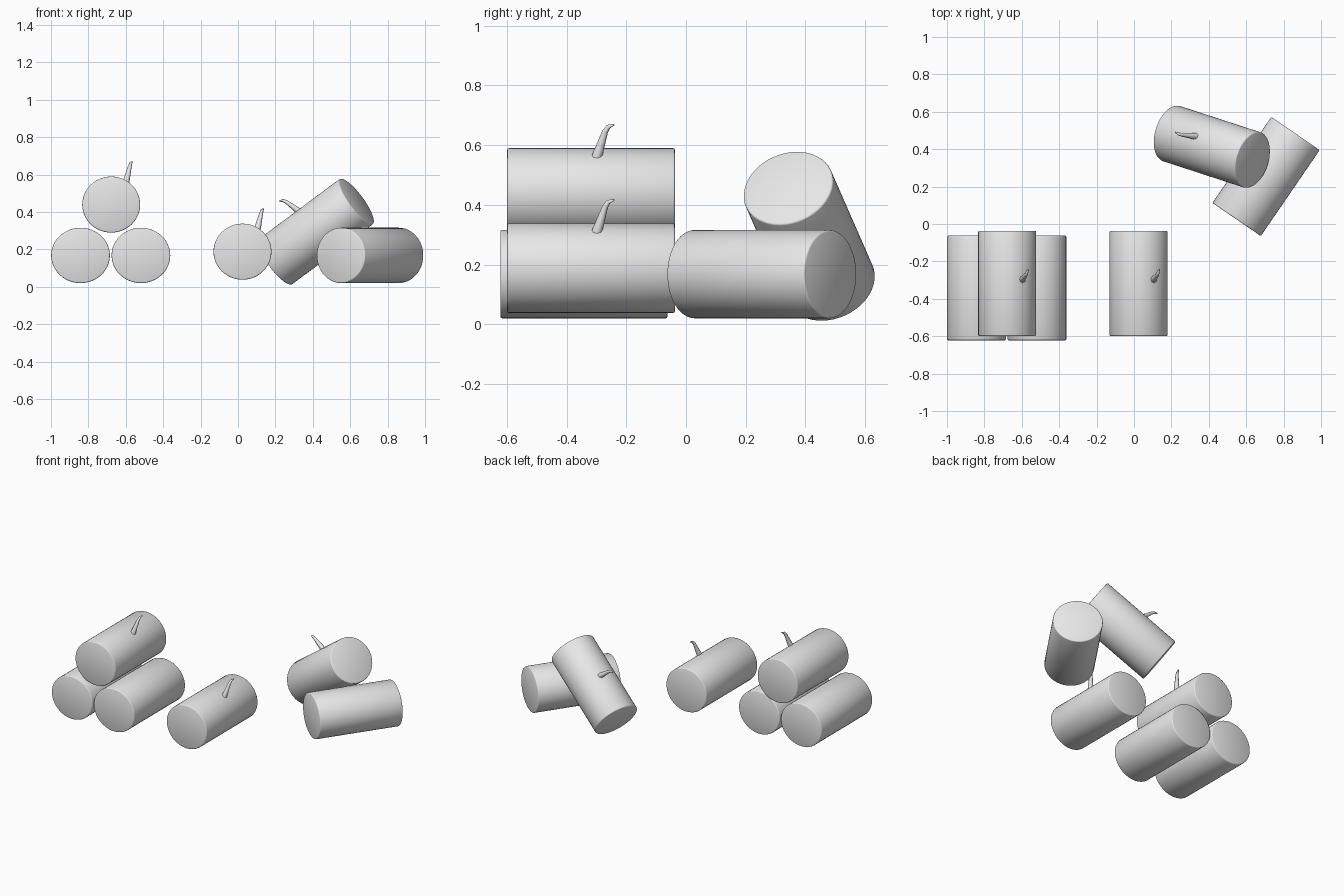
import bpy, bmesh, math
from mathutils import Matrix, Vector

cube = bpy.data.objects.get("Cube")
if cube:
    bpy.data.objects.remove(cube, do_unlink=True)

grey = bpy.data.materials.new("pale_grey_wood")
grey.use_nodes = True
grey.diffuse_color = (0.8, 0.8, 0.8, 1)
grey.node_tree.nodes["Principled BSDF"].inputs["Base Color"].default_value = grey.diffuse_color


def select_only(ob):
    bpy.ops.object.select_all(action='DESELECT')
    ob.select_set(True)
    bpy.context.view_layer.objects.active = ob


def add_log(name, center, direction, length, rx, rz, roll=0):
    """Slightly oval log lying along its local y axis."""
    y = Vector(direction).normalized()
    x = y.cross(Vector((0, 0, 1))).normalized()
    z = x.cross(y)
    frame = Matrix((x, y, z)).transposed().to_4x4()
    frame = Matrix.Translation(center) @ frame @ Matrix.Rotation(math.radians(roll), 4, 'Y')

    bm = bmesh.new()
    bmesh.ops.create_cone(bm, cap_ends=True, segments=48, radius1=1, radius2=1, depth=length,
                          matrix=Matrix.Rotation(math.pi / 2, 4, 'X'))
    bmesh.ops.scale(bm, vec=(rx, 1, rz), verts=bm.verts)
    # soft rim around both cut ends
    rims = [e for e in bm.edges if e.calc_face_angle(0) > 1]
    bmesh.ops.bevel(bm, geom=rims, offset=0.006, segments=2, profile=0.5, affect='EDGES')
    mesh = bpy.data.meshes.new(name)
    bm.to_mesh(mesh)
    bm.free()
    mesh.materials.append(grey)
    ob = bpy.data.objects.new(name, mesh)
    bpy.context.collection.objects.link(ob)
    ob.matrix_world = frame
    select_only(ob)
    bpy.ops.object.shade_smooth_by_angle(angle=math.radians(50))
    return frame


def add_twig(name, frame):
    """Tapered twig stub with a bent tip, in the frame of its log."""
    curve = bpy.data.curves.new(name, 'CURVE')
    curve.dimensions = '3D'
    curve.bevel_depth = 0.02
    curve.bevel_resolution = 2
    curve.use_fill_caps = True
    path = [((0.072, 0.01, 0.08), 1.1), ((0.082, 0.022, 0.13), 0.85),
            ((0.1, 0.047, 0.205), 0.5), ((0.105, 0.058, 0.222), 0.4),
            ((0.112, 0.077, 0.229), 0.15)]
    spline = curve.splines.new('POLY')
    spline.points.add(len(path) - 1)
    for point, (co, radius) in zip(spline.points, path):
        point.co = (*co, 1)
        point.radius = radius
    curve.materials.append(grey)
    ob = bpy.data.objects.new(name, curve)
    bpy.context.collection.objects.link(ob)
    ob.matrix_world = frame
    select_only(ob)
    bpy.ops.object.convert(target='MESH')
    bpy.ops.object.shade_smooth_by_angle(angle=math.radians(50))


# stacked pile of three
add_log("pile_log_right", (-0.842, -0.342, 0.168), (0, 1, 0), 0.56, 0.157, 0.148)
add_log("pile_log_left", (-0.519, -0.342, 0.168), (0, 1, 0), 0.56, 0.157, 0.148)
top = add_log("pile_log_top", (-0.678, -0.318, 0.44), (0, 1, 0), 0.562, 0.155, 0.15)
add_twig("pile_twig", top)

# single log lying alone
single = add_log("single_log", (0.024, -0.318, 0.188), (0, 1, 0), 0.562, 0.155, 0.15)
add_twig("single_twig", single)

# crossed pair: one flat, one leaning over it
add_log("flat_log", (0.706, 0.254, 0.168), (0.315, 0.46, 0), 0.557, 0.157, 0.148)
leaning = add_log("leaning_log", (0.416, 0.413, 0.295), (-0.436, 0.142, -0.324), 0.562,
                  0.155, 0.15, roll=-23)
add_twig("leaning_twig", leaning)
